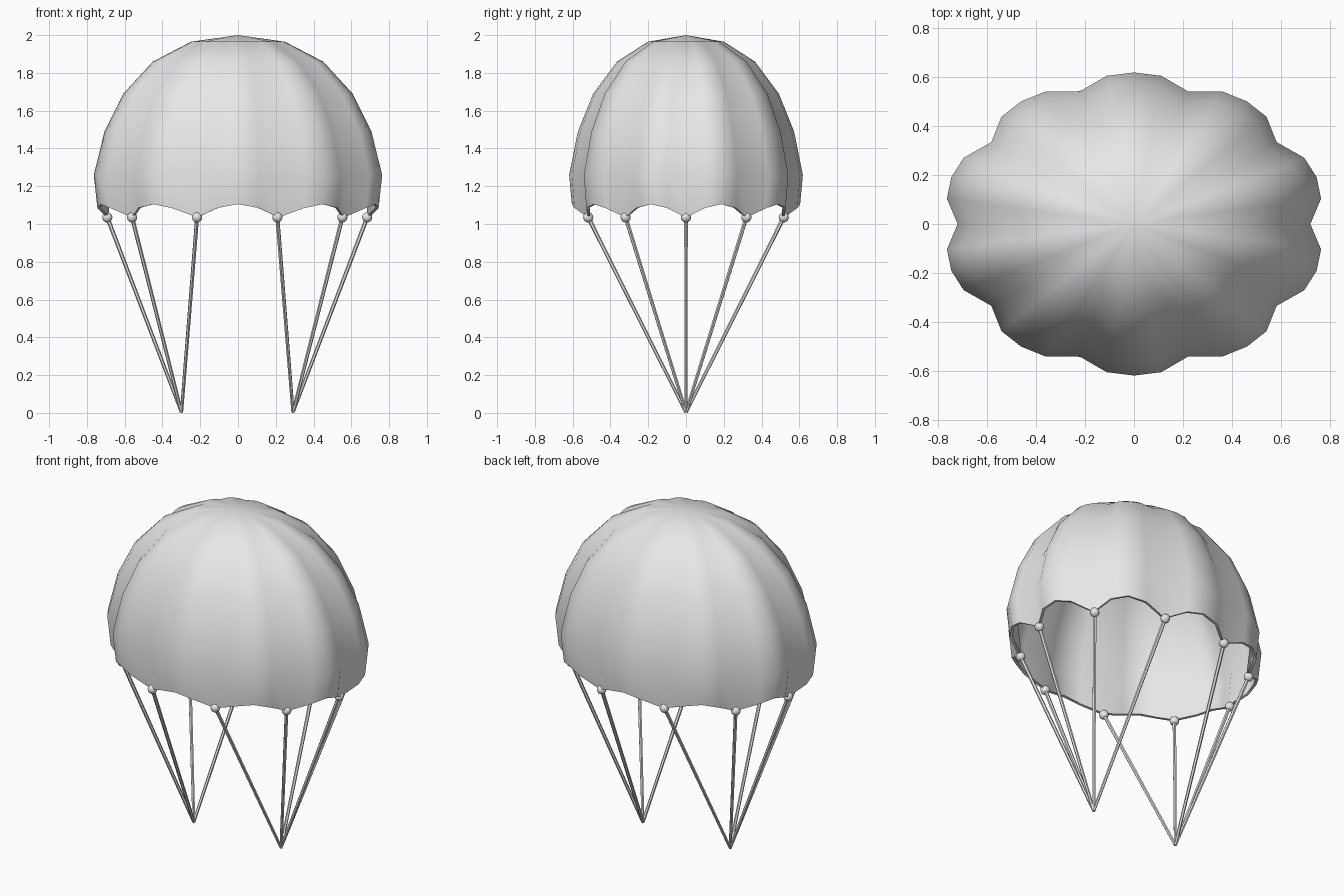
import bpy, bmesh
from math import cos, sin, pi, radians
from mathutils import Vector

cube = bpy.data.objects.get("Cube")
if cube:
    bpy.data.objects.remove(cube, do_unlink=True)

GORES, STEPS = 10, 4
RX, RY = 0.72, 0.568          # canopy half-widths along the seams
SHIFT = -0.004                # slight sideways offset of the rigging

grey = bpy.data.materials.new("light grey")
grey.use_nodes = True
grey.diffuse_color = (0.8, 0.8, 0.8, 1)
grey.node_tree.nodes["Principled BSDF"].inputs["Base Color"].default_value = (0.8, 0.8, 0.8, 1)


def add_object(name, bm):
    bmesh.ops.recalc_face_normals(bm, faces=bm.faces)
    mesh = bpy.data.meshes.new(name)
    bm.to_mesh(mesh)
    bm.free()
    mesh.materials.append(grey)
    obj = bpy.data.objects.new(name, mesh)
    bpy.context.collection.objects.link(obj)
    bpy.ops.object.select_all(action='DESELECT')
    obj.select_set(True)
    bpy.context.view_layer.objects.active = obj
    return obj


def seam(k):
    a = 2 * pi * k / GORES
    return Vector((cos(a), sin(a)))


def outline():
    """Unit scalloped ring: each gore is a chord pushed outward."""
    pts = []
    for k in range(GORES):
        a, b = seam(k), seam(k + 1)
        out = (a + b).normalized()
        for s, bulge in enumerate((0, 0.114, 0.138, 0.114)):
            pts.append((a.lerp(b, s / STEPS) + out * bulge, s))
    return pts


# Canopy: scalloped rings from crown to rim, closed by a fan at the top
bm = bmesh.new()
ring_shape = outline()
rings = []
for r, z in ((0.325, 1.965), (0.59, 1.86), (0.795, 1.69), (0.925, 1.49), (1, 1.26)):
    rings.append([bm.verts.new((p.x * RX * r, p.y * RY * r, z)) for p, s in ring_shape])
rim_z = (1.035, 1.085, 1.105, 1.085)
rim_r = (0.965, 0.975, 0.977, 0.975)
rings.append([bm.verts.new((p.x * RX * rim_r[s], p.y * RY * rim_r[s], rim_z[s]))
              for p, s in ring_shape])
apex = bm.verts.new((0, 0, 2))
n = len(ring_shape)
for i in range(n):
    j = (i + 1) % n
    bm.faces.new((apex, rings[0][i], rings[0][j]))
    for up, low in zip(rings, rings[1:]):
        bm.faces.new((up[i], low[i], low[j], up[j]))
canopy = add_object("canopy", bm)
shell = canopy.modifiers.new("cloth thickness", 'SOLIDIFY')
shell.thickness = 0.016
shell.offset = -1
bpy.ops.object.modifier_apply(modifier=shell.name)
bpy.ops.object.shade_smooth_by_angle(angle=radians(60))

# Rigging: a knob on each seam and a line down to the nearer anchor
for k in range(GORES):
    d = seam(k)
    top = Vector((d.x * 0.688 + SHIFT, d.y * 0.544, 1.035))
    side = 1 if top.x > 0 else -1
    foot = Vector((0.295 * side + SHIFT, 0, 0.004))

    bm = bmesh.new()
    bmesh.ops.create_uvsphere(bm, u_segments=12, v_segments=8, radius=0.027)
    knob = add_object(f"knob_{k + 1}", bm)
    knob.location = top
    bpy.ops.object.shade_smooth_by_angle(angle=radians(60))

    line = top - foot
    bm = bmesh.new()
    bmesh.ops.create_cone(bm, cap_ends=True, segments=6, radius1=0.009,
                          radius2=0.011, depth=line.length)
    rope = add_object(f"rope_{k + 1}", bm)
    rope.rotation_euler = line.to_track_quat('Z', 'Y').to_euler()
    rope.location = (top + foot) / 2
